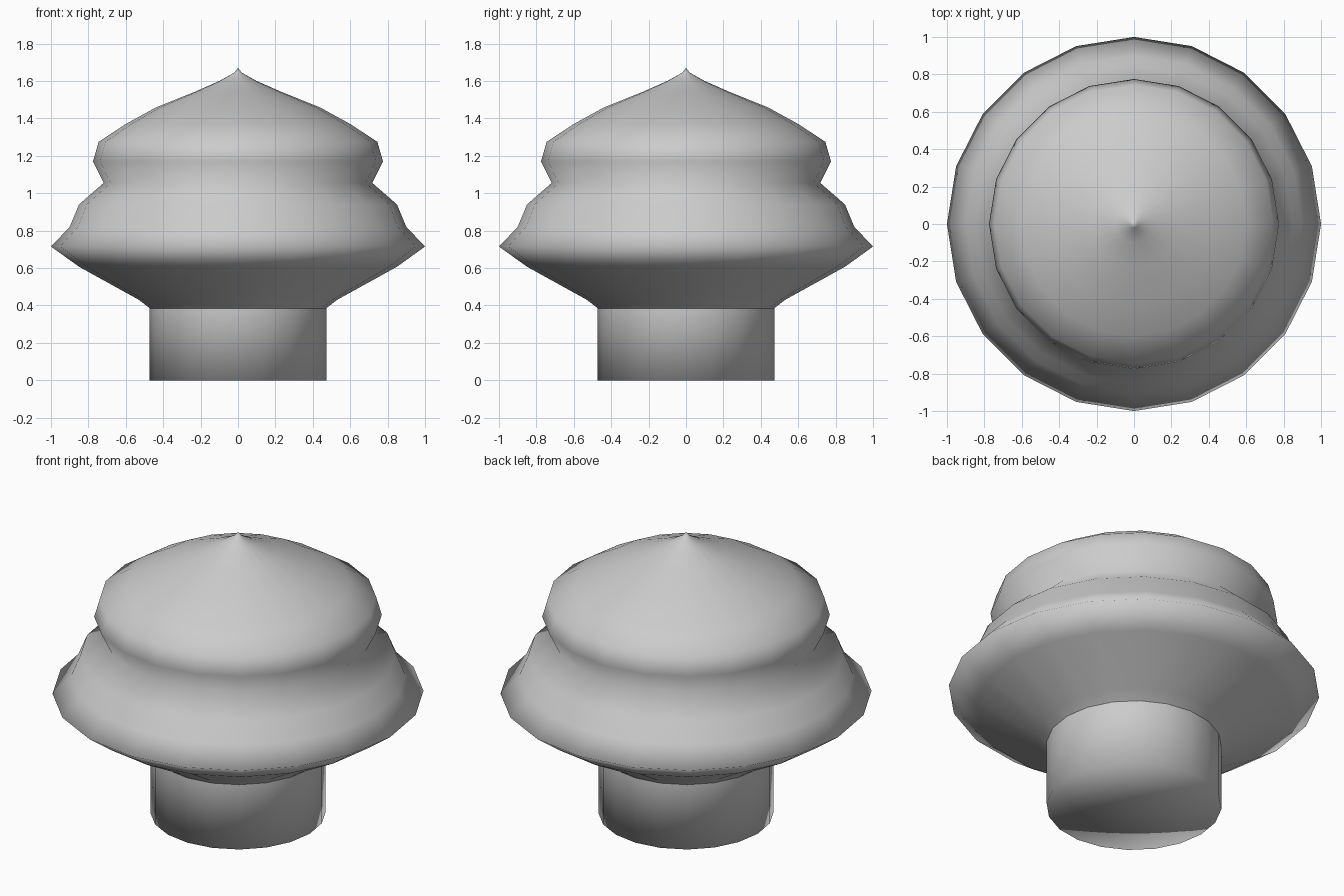
import bpy, bmesh, math

if "Cube" in bpy.data.objects:
    bpy.data.objects.remove(bpy.data.objects["Cube"])

SIDES = 20


def lathe(name, profile, sharp_angle):
    """Revolve (radius, z) points around z; radius 0 becomes a pole."""
    bm = bmesh.new()
    rings = []
    for r, z in profile:
        count = SIDES if r > 0 else 1
        rings.append([bm.verts.new((r * math.cos(2 * math.pi * i / SIDES),
                                    r * math.sin(2 * math.pi * i / SIDES), z))
                      for i in range(count)])
    for low, high in zip(rings, rings[1:]):
        for i in range(SIDES):
            j = (i + 1) % SIDES
            if len(low) == 1:
                bm.faces.new((low[0], high[j], high[i]))
            elif len(high) == 1:
                bm.faces.new((low[i], low[j], high[0]))
            else:
                bm.faces.new((low[i], low[j], high[j], high[i]))
    for face in bm.faces:
        face.smooth = True
    for edge in bm.edges:
        if len(edge.link_faces) == 2 and edge.calc_face_angle() > sharp_angle:
            edge.smooth = False
    mesh = bpy.data.meshes.new(name)
    bm.to_mesh(mesh)
    bm.free()
    obj = bpy.data.objects.new(name, mesh)
    bpy.context.collection.objects.link(obj)
    return obj


# Short round stem with a flat base
lathe("stem", [(0, 0), (0.472, 0), (0.472, 0.385)], math.radians(40))

# Two-tiered cap with a flared rim and pointed tip, smooth all over
lathe("cap", [(0.472, 0.385), (0.53, 0.43), (0.85, 0.607), (1.0, 0.715),
              (0.90, 0.82), (0.85, 0.94), (0.718, 1.055), (0.775, 1.17),
              (0.745, 1.275), (0.60, 1.37), (0.44, 1.458), (0.23, 1.543),
              (0.10, 1.60), (0.02, 1.645), (0, 1.67)], math.pi)
